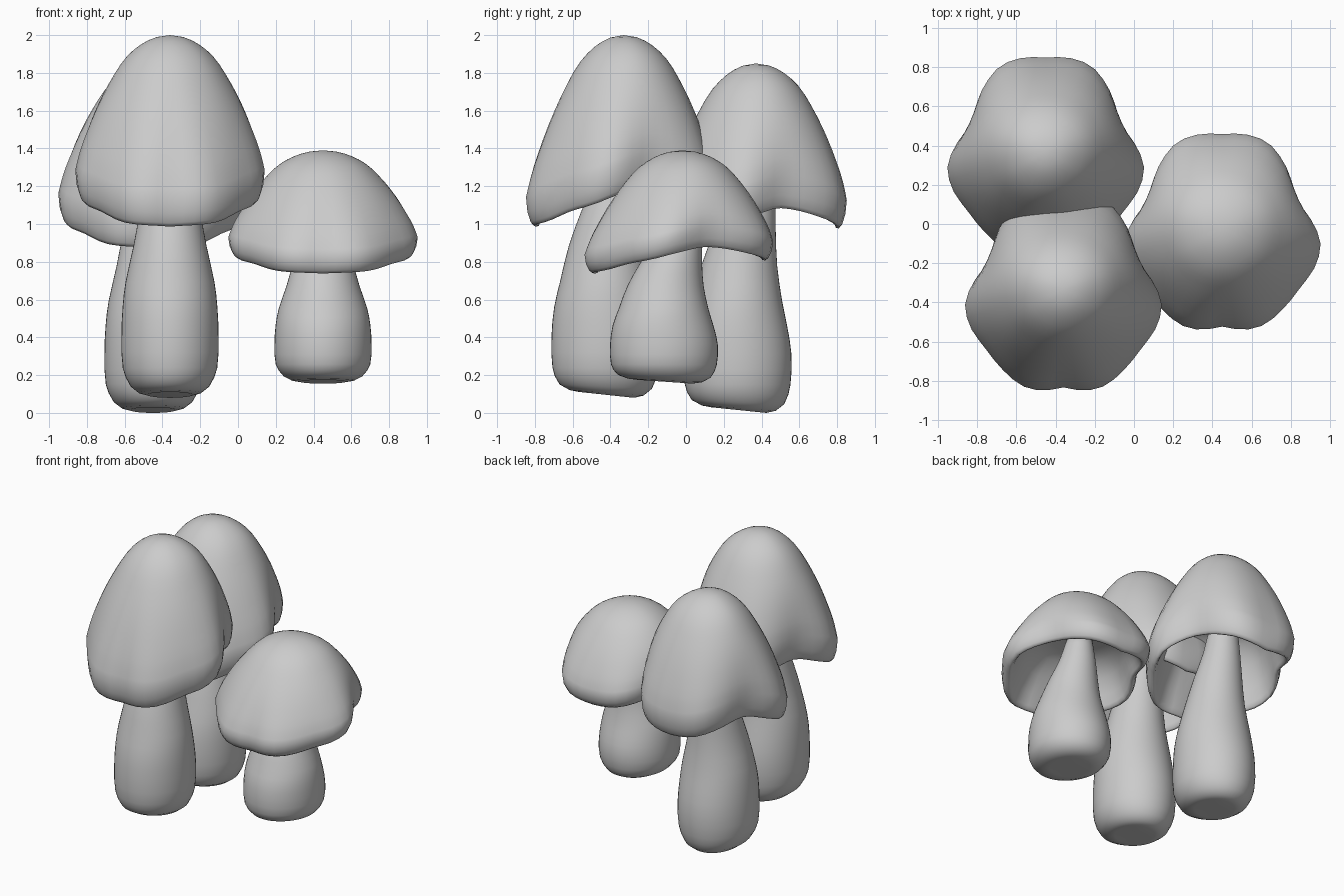
import bpy, bmesh, math

if "Cube" in bpy.data.objects:
    bpy.data.objects.remove(bpy.data.objects["Cube"])

SEG = 48
grey = bpy.data.materials.new("plain grey")
grey.diffuse_color = (0.6, 0.6, 0.6, 1)
grey.use_nodes = True
grey.node_tree.nodes["Principled BSDF"].inputs["Base Color"].default_value = grey.diffuse_color


def curve(pts, x):
    """Smooth interpolation through sorted (x, y) points."""
    n = len(pts)
    x = min(max(x, pts[0][0]), pts[-1][0])
    i = next(k for k in range(n - 1) if x <= pts[k + 1][0])

    def slope(k):
        a, b = pts[max(k - 1, 0)], pts[min(k + 1, n - 1)]
        return (b[1] - a[1]) / (b[0] - a[0])
    (x0, y0), (x1, y1) = pts[i], pts[i + 1]
    h = x1 - x0
    t = (x - x0) / h
    return ((2*t**3 - 3*t*t + 1) * y0 + (t**3 - 2*t*t + t) * h * slope(i)
            + (3*t*t - 2*t**3) * y1 + (t**3 - t*t) * h * slope(i + 1))


# cap plan radius by angle from the front, mirrored left to right
PLAN = [(0, .488), (18, .524), (27, .52), (39, .503), (54, .492), (70, .508), (83, .505),
        (93, .472), (106, .427), (119, .422), (139, .472), (152, .505), (163, .508), (180, .493)]
# height of the wavy rim by angle
RIM = [(0, .474), (30, .485), (54, .516), (72, .535), (90, .565), (108, .587), (125, .582),
       (145, .56), (162, .54), (180, .53)]
# dome: relative radius by relative height above the widest line
DOME = [(0.0, 1), (.1, .968), (.2, .925), (.45, .78), (.67, .615), (.84, .45), (.945, .27),
        (.985, .14)]
# stem: height, front y, back y, half width
STEM = [(.0, -.22, .07, .12), (.006, -.27, .12, .165), (.025, -.325, .165, .208),
        (.08, -.362, .198, .25), (.17, -.367, .203, .257), (.25, -.353, .18, .251),
        (.32, -.322, .154, .235), (.42, -.275, .128, .193), (.52, -.205, .12, .158),
        (.62, -.125, .118, .12), (.76, -.06, .1, .08)]


def loft(name, rings, loc, height, end_a, end_b):
    bm = bmesh.new()
    loops = [[bm.verts.new(p) for p in r] for r in rings]
    for a, b in zip(loops, loops[1:]):
        for i in range(SEG):
            j = (i + 1) % SEG
            bm.faces.new((a[i], a[j], b[j], b[i]))
    for loop, p in ((loops[0], end_a), (loops[-1], end_b)):
        tip = bm.verts.new(p)
        for i in range(SEG):
            bm.faces.new((loop[i], loop[(i + 1) % SEG], tip))
    bmesh.ops.recalc_face_normals(bm, faces=bm.faces)
    me = bpy.data.meshes.new(name)
    bm.to_mesh(me)
    bm.free()
    me.materials.append(grey)
    me.shade_smooth()
    ob = bpy.data.objects.new(name, me)
    ob.location = loc
    ob.scale = (1, 1, height)
    bpy.context.collection.objects.link(ob)


def cap_point(i, kind, a, b):
    t = 2 * math.pi * i / SEG
    deg = abs((math.degrees(t) + 180) % 360 - 180)
    r, rim = curve(PLAN, deg), curve(RIM, deg)
    if kind == "dome":       # a = relative height, b = relative radius
        wide = rim + .075
        z = wide + a * (1 - wide)
        k = max(0, 1 - a * 1.1) ** 1.6
        rad = b * (.502 + (r - .502) * k)
        shift = .015 * a
    else:                    # a = rise above the rim, b = relative radius
        k = min(1, max(0, a / .2)) if kind == "inner" else 0
        z = (rim + a) * (1 - k) + (.54 + a) * k
        rad = b * (r * (1 - k) + .47 * k)
        shift = 0
    return rad * math.sin(t), -rad * math.cos(t) + shift, z


def mushroom(name, x, y, z, height):
    # hollow cap, from the inner ceiling round the lip and up the dome
    spec = [("inner", .21, .35), ("inner", .19, .55), ("inner", .13, .72), ("inner", .06, .82),
            ("inner", .015, .865), ("inner", .0, .89), ("lip", -.002, .92), ("lip", .008, .953),
            ("lip", .035, .985)]
    spec += [("dome", a, curve(DOME, a)) for a in
             (0, .06, .13, .2, .28, .36, .45, .54, .62, .7, .77, .84, .89, .93, .96, .985)]
    rings = [[cap_point(i, *s) for i in range(SEG)] for s in spec]
    loft(name + "_cap", rings, (x, y, z), height, (0, 0, .76), (0, .015, 1))

    # leaning stem with a slightly tilted, softly dimpled foot
    rows = list(STEM[:3])
    for k in range(3, len(STEM)):
        p, q = STEM[k - 1], STEM[k]
        for s in (.5, 1):
            h = p[0] + (q[0] - p[0]) * s
            rows.append((h,) + tuple(curve([(e[0], e[c]) for e in STEM[1:]], h) for c in (1, 2, 3)))
    rings = []
    for h, front, back, half in rows:
        mid, dep = (front + back) / 2, (back - front) / 2
        ring = []
        for i in range(SEG):
            t = 2 * math.pi * i / SEG
            tilt = .008 * (1 + math.cos(t)) * max(0, 1 - h / .1)
            ring.append((half * math.sin(t), mid - dep * math.cos(t), h + tilt))
        rings.append(ring)
    loft(name + "_stem", rings, (x, y, z), height, (0, -.075, .022), (0, .02, .77))


mushroom("front_tall_mushroom", -.36, -.345, .08, 1.92)
mushroom("back_tall_mushroom", -.45, .355, 0, 1.85)
mushroom("short_mushroom", .45, -.035, .155, 1.235)
